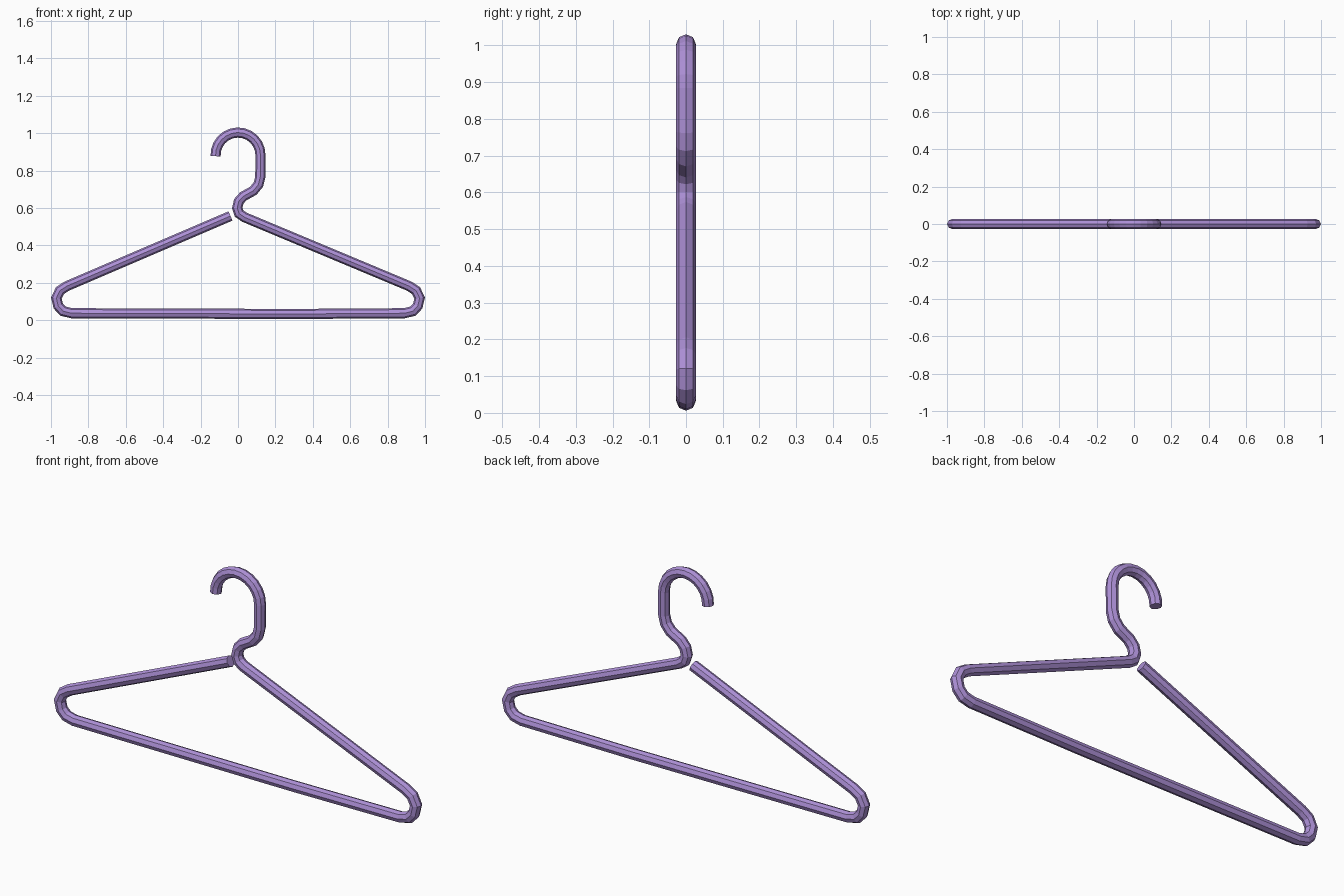
import bpy, bmesh, math
from mathutils import Vector

if "Cube" in bpy.data.objects:
    bpy.data.objects.remove(bpy.data.objects["Cube"])

R, SIDES = 0.027, 8

# Centre line in the x-z plane: hook arc, neck, right shoulder, bar, left shoulder
path = [(0.12 * math.cos(a), 0.883 + 0.12 * math.sin(a))
        for a in (math.radians(183 - 183 * i / 12) for i in range(13))]
path += [(0.119, 0.765), (0.109, 0.725), (0.082, 0.692), (0.028, 0.662),
         (0.004, 0.635), (-0.004, 0.6), (0.006, 0.57), (0.035, 0.55)]
corner = [(0.915, 0.182), (0.952, 0.158), (0.971, 0.118), (0.961, 0.075),
          (0.935, 0.048), (0.89, 0.037)]
path += corner + [(0.3, 0.033), (0.0, 0.034), (-0.3, 0.035)]
path += [(-x, z) for x, z in reversed(corner)] + [(-0.04, 0.557)]


def sweep(name, points, radius, sides):
    """Sweep a regular polygon along a planar path with mitred joints."""
    pts = [Vector((x, 0, z)) for x, z in points]
    bm = bmesh.new()
    rings = []
    for i, p in enumerate(pts):
        d0 = (p - pts[max(i - 1, 0)]).normalized()
        d1 = (pts[min(i + 1, len(pts) - 1)] - p).normalized()
        t = (d0 + d1).normalized()
        n = Vector((-t.z, 0, t.x))
        ref = d1 if d1.length else d0
        miter = 1 / max(t.dot(ref), 0.7)
        ring = []
        for k in range(sides):
            a = 2 * math.pi * k / sides
            ring.append(bm.verts.new(p + n * (radius * miter * math.cos(a))
                                     + Vector((0, radius * math.sin(a), 0))))
        rings.append(ring)
    for a, b in zip(rings, rings[1:]):
        for k in range(sides):
            j = (k + 1) % sides
            bm.faces.new((a[k], a[j], b[j], b[k]))
    bm.faces.new(rings[0])
    bm.faces.new(rings[-1])
    bmesh.ops.recalc_face_normals(bm, faces=bm.faces)
    mesh = bpy.data.meshes.new(name)
    bm.to_mesh(mesh)
    bm.free()
    obj = bpy.data.objects.new(name, mesh)
    bpy.context.collection.objects.link(obj)
    return obj


# One continuous bent rod forms the whole hanger
hanger = sweep("hanger_rod", path, R, SIDES)
mat = bpy.data.materials.new("purple_plastic")
mat.diffuse_color = (0.42, 0.28, 0.68, 1)
mat.use_nodes = True
mat.node_tree.nodes["Principled BSDF"].inputs["Base Color"].default_value = mat.diffuse_color
hanger.data.materials.append(mat)
